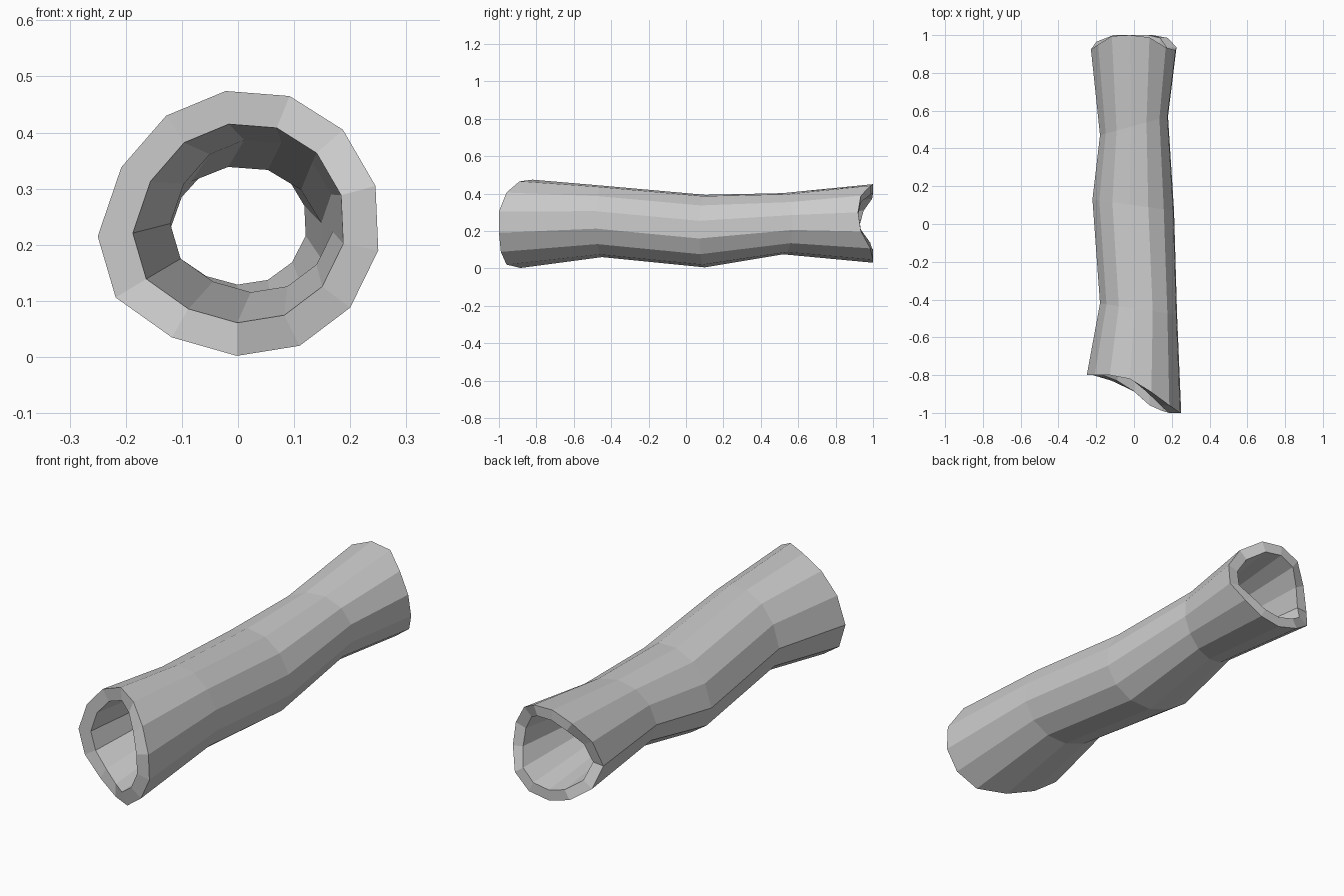
import bpy, bmesh

if "Cube" in bpy.data.objects:
    bpy.data.objects.remove(bpy.data.objects["Cube"])

# 13-sided cross-section (x, z), clockwise from the left, and its uneven end cuts
profile = [(-.25, .215), (-.208, .338), (-.128, .43), (-.022, .474), (.092, .465),
           (.187, .405), (.245, .305), (.25, .19), (.20, .088), (.11, .02),
           (-.002, .002), (-.118, .035), (-.218, .106)]
unit = [(x / .25, (z - .238) / .236) for x, z in profile]
front_y = [-.80, -.80, -.80, -.82, -.89, -.96, -1, -1, -.99, -.96, -.885, -.83, -.80]
back_y = [.925, .95, .995, 1, .988, .935, .92, .935, .985, 1, 1, 1, .965]

# stations: y per corner, left, right, bottom, top, bore ratio
def tilted(y, tilt):
    return [y + tilt * u for u, w in unit]

stations = [
    (front_y, -.25, .25, .002, .474, .75),
    (tilted(-.45, -.03), -.18, .228, .06, .442, .71),
    (tilted(.10, -.03), -.22, .212, .005, .393, .72),
    (tilted(.52, .05), -.18, .18, .075, .402, .67),
    (back_y, -.228, .225, .03, .45, .77),
]

bm = bmesh.new()

def ring(station, inner):
    ys, left, right, low, high, bore = station
    s = bore if inner else 1
    cx, cz = (left + right) / 2, (low + high) / 2
    return [bm.verts.new((cx + s * u * (right - left) / 2, y,
                          cz + s * w * (high - low) / 2))
            for (u, w), y in zip(unit, ys)]

# bark runs front to back, the bore runs back to front, closing the loop
rings = [ring(s, False) for s in stations] + [ring(s, True) for s in reversed(stations)]
n = len(unit)
for k, a in enumerate(rings):
    b = rings[(k + 1) % len(rings)]
    for i in range(n):
        j = (i + 1) % n
        bm.faces.new((a[i], a[j], b[j], b[i]))
bmesh.ops.recalc_face_normals(bm, faces=bm.faces)

mesh = bpy.data.meshes.new("hollow_log")
bm.to_mesh(mesh)
bm.free()
log = bpy.data.objects.new("hollow_log", mesh)
bpy.context.collection.objects.link(log)
